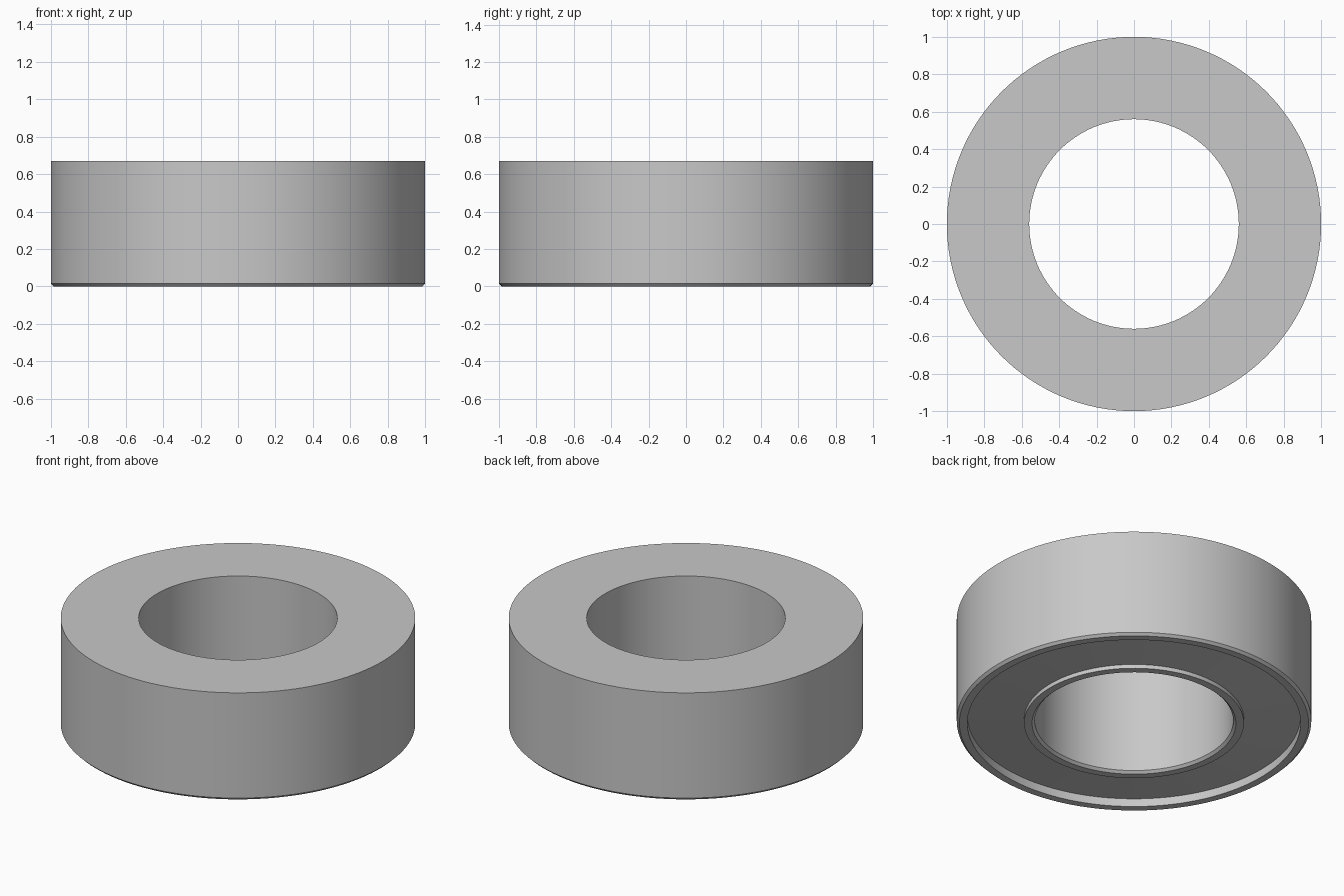
import bpy, bmesh, math

cube = bpy.data.objects.get("Cube")
if cube:
    bpy.data.objects.remove(cube, do_unlink=True)

SEGMENTS = 128
HEIGHT = 0.67
OUTER, BORE = 1.0, 0.56
CHAMFER = 0.015

# Plain grey material
grey = bpy.data.materials.new("plain_grey")
grey.use_nodes = True
colour = (0.58, 0.58, 0.58, 1)
grey.diffuse_color = colour
grey.node_tree.nodes["Principled BSDF"].inputs["Base Color"].default_value = colour


def lathe(name, profile, material):
    """Turn a closed (radius, height) profile around the z axis."""
    bm = bmesh.new()
    rings = []
    for i in range(SEGMENTS):
        a = 2 * math.pi * i / SEGMENTS
        rings.append([bm.verts.new((r * math.cos(a), r * math.sin(a), z)) for r, z in profile])
    count = len(profile)
    for i, ring in enumerate(rings):
        following = rings[(i + 1) % SEGMENTS]
        for j in range(count):
            k = (j + 1) % count
            bm.faces.new((ring[j], following[j], following[k], ring[k]))
    bmesh.ops.recalc_face_normals(bm, faces=bm.faces)
    mesh = bpy.data.meshes.new(name)
    bm.to_mesh(mesh)
    bm.free()
    mesh.materials.append(material)
    obj = bpy.data.objects.new(name, mesh)
    bpy.context.collection.objects.link(obj)
    bpy.ops.object.select_all(action="DESELECT")
    obj.select_set(True)
    bpy.context.view_layer.objects.active = obj
    bpy.ops.object.shade_smooth_by_angle(angle=math.radians(25))
    return obj


# Ring section: flat top, chamfered rims and a sloping recess underneath
section = [
    (BORE, HEIGHT),
    (OUTER, HEIGHT),
    (OUTER, CHAMFER),
    (OUTER - CHAMFER, 0),
    (0.94, 0),
    (0.94, 0.05),
    (0.62, 0.025),
    (0.62, 0),
    (BORE + CHAMFER, 0),
    (BORE, CHAMFER),
]
lathe("ring_body", section, grey)
